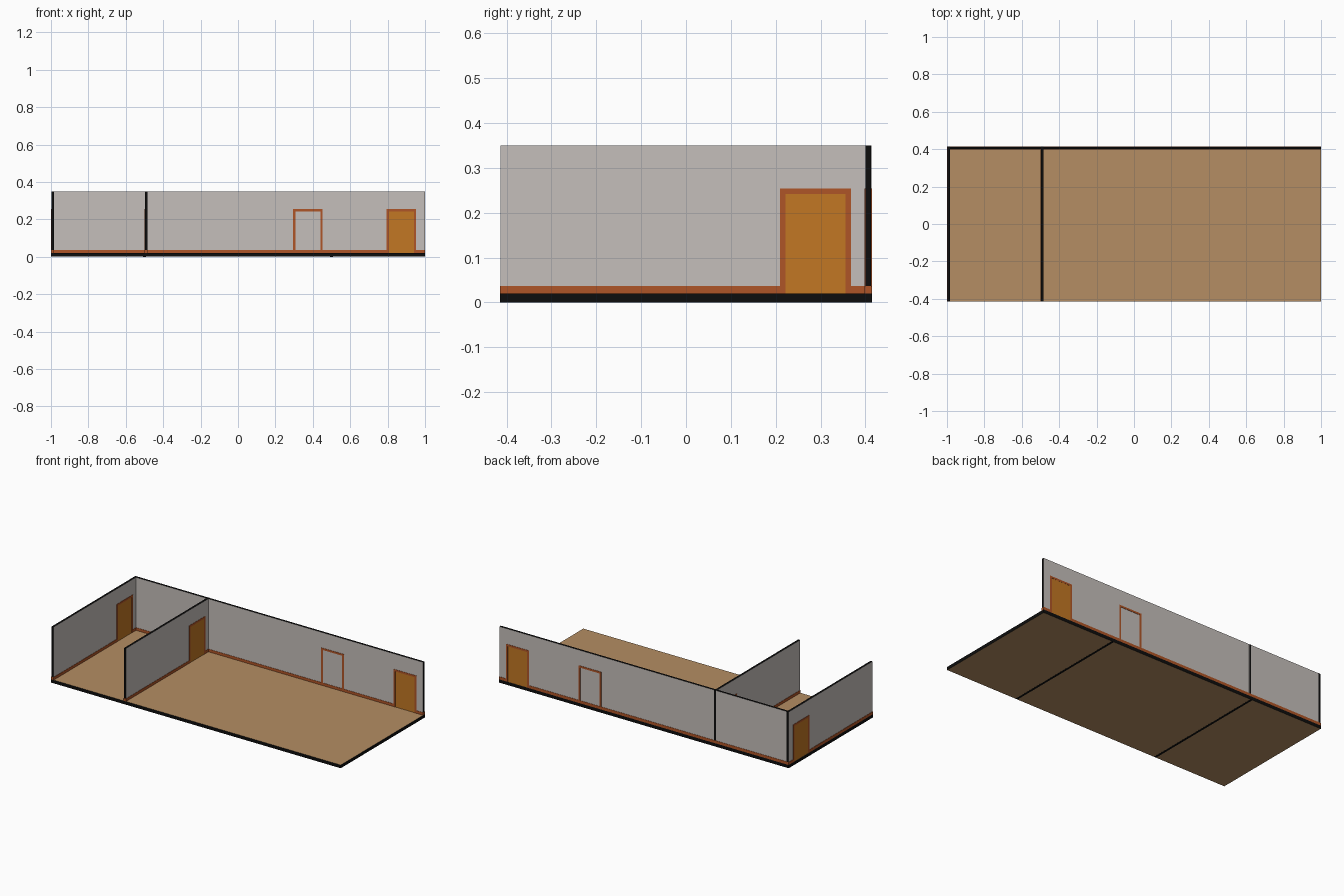
import bpy, bmesh

if "Cube" in bpy.data.objects:
    bpy.data.objects.remove(bpy.data.objects["Cube"])


def material(name, rgb):
    m = bpy.data.materials.new(name)
    m.diffuse_color = (*rgb, 1)
    m.use_nodes = True
    m.node_tree.nodes["Principled BSDF"].inputs["Base Color"].default_value = m.diffuse_color
    return m


TAN = material("tan_floor", (0.46, 0.27, 0.125))
GREY = material("warm_grey_wall", (0.56, 0.52, 0.495))
BLACK = material("black_cut", (0.004, 0.004, 0.004))
TRIM = material("brown_trim", (0.43, 0.09, 0.02))
DOOR = material("orange_door", (0.54, 0.185, 0.017))


def box(name, lo, hi, mat, edge_mat=None, face_axis=None):
    """Box from lo to hi; faces not along face_axis take edge_mat."""
    bm = bmesh.new()
    bmesh.ops.create_cube(bm, size=1)
    for v in bm.verts:
        v.co = [(a + b) / 2 + c * (b - a) for a, b, c in zip(lo, hi, v.co)]
    bm.normal_update()
    if edge_mat:
        for f in bm.faces:
            f.material_index = 0 if abs(f.normal[face_axis]) > 0.5 else 1
    me = bpy.data.meshes.new(name)
    bm.to_mesh(me)
    bm.free()
    me.materials.append(mat)
    if edge_mat:
        me.materials.append(edge_mat)
    ob = bpy.data.objects.new(name, me)
    bpy.context.collection.objects.link(ob)
    return ob


FLOOR, TOP, SKIRT = 0.02, 0.35, 0.037
HALF_T, PAD = 0.0065, 0.0018          # wall half thickness, trim projection
DOOR_W, FRAME_W, FRAME_TOP = 0.158, 0.012, 0.254


def wall_box(name, axis, mid, half, u0, u1, z0, z1, *mats):
    """Box along a wall: axis is the thickness direction, u runs along it."""
    if axis == 0:
        lo, hi = (mid - half, u0, z0), (mid + half, u1, z1)
    else:
        lo, hi = (u0, mid - half, z0), (u1, mid + half, z1)
    return box(name, lo, hi, *mats)


def door(name, axis, mid, centre, panel=True):
    a, b = centre - DOOR_W / 2, centre + DOOR_W / 2
    h = HALF_T + PAD
    for side, u in (("a", a), ("b", b - FRAME_W)):
        wall_box(f"{name}_jamb_{side}", axis, mid, h, u, u + FRAME_W, FLOOR, FRAME_TOP, TRIM)
    wall_box(f"{name}_lintel", axis, mid, h, a + FRAME_W, b - FRAME_W,
             FRAME_TOP - FRAME_W, FRAME_TOP, TRIM)
    if panel:
        wall_box(f"{name}_panel", axis, mid, HALF_T + 0.001, a + FRAME_W, b - FRAME_W,
                 FLOOR, FRAME_TOP - FRAME_W, DOOR)


def wall(name, axis, mid, u0, u1, door_at):
    wall_box(f"{name}", axis, mid, HALF_T, u0, u1, FLOOR, TOP, GREY, BLACK, axis)
    # skirting on both faces and ends, broken at the door
    a, b = door_at - DOOR_W / 2, door_at + DOOR_W / 2
    for part, s, e in (("a", u0 - 0.001, a), ("b", b, u1 + 0.001)):
        wall_box(f"{name}_skirting_{part}", axis, mid, HALF_T + PAD, s, e, FLOOR, SKIRT, TRIM)
    door(f"{name}_door", axis, mid, door_at)


# floor slab with dark cut edges, and the joints seen from below
box("floor", (-1, -0.415, 0), (1, 0.415, FLOOR), TAN, BLACK, 2)
for i, x in enumerate((-0.5, 0.5)):
    box(f"floor_joint_{i}", (x - 0.007, -0.4145, -0.0005), (x + 0.007, 0.4145, 0.005), BLACK)

# walls and doors
wall("left_wall", 0, -0.9915, -0.414, 0.414, 0.289)
wall("partition_wall", 0, -0.4915, -0.414, 0.414, 0.289)
wall("back_wall", 1, 0.4065, -0.997, 0.999, 0.874)
# framed blank opening in the back wall
door("blank_frame", 1, 0.4065, 0.374, panel=False)
